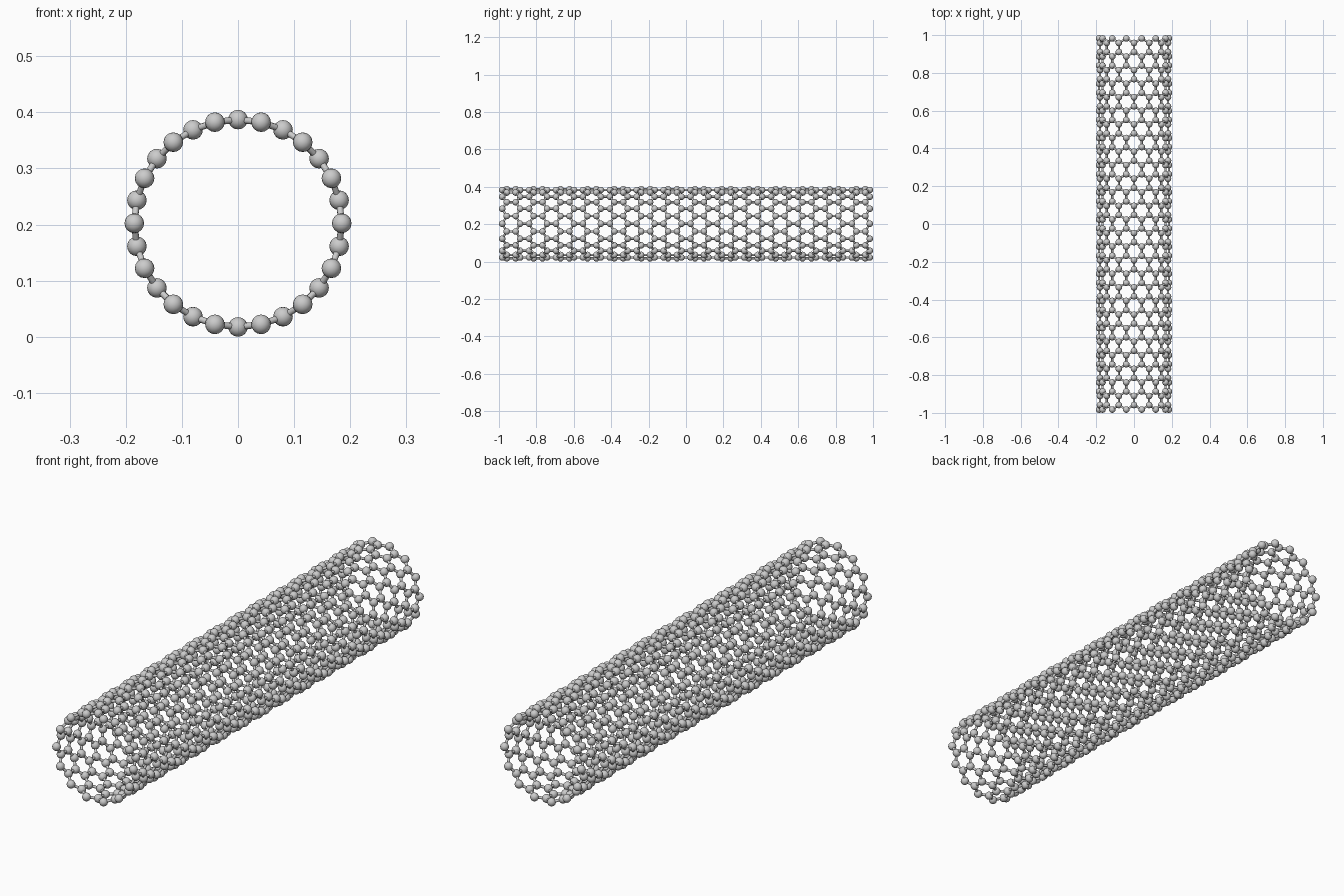
import bpy, bmesh, math
from mathutils import Vector, Matrix

if "Cube" in bpy.data.objects:
    bpy.data.objects.remove(bpy.data.objects["Cube"])

# Zigzag hexagon tube along y: 14 hexagons around, 28 zigzag rings long
N, RINGS = 14, 28
R, ATOM, ROD = 0.1848, 0.0175, 0.0058
A = (2 - 2 * ATOM) / (1.5 * RINGS - 1)      # bond length
ZC = R + ATOM
Y0 = -1 + ATOM


def site(i, y):
    t = math.pi * i / N
    return Vector((R * math.sin(t), Y0 + y, ZC + R * math.cos(t)))


def add_atom(bm, p):
    bmesh.ops.create_uvsphere(bm, u_segments=16, v_segments=8, radius=ATOM,
                              matrix=Matrix.Translation(p))


def add_bond(bm, p, q):
    d = q - p
    m = Matrix.Translation((p + q) / 2) @ d.to_track_quat('Z', 'Y').to_matrix().to_4x4()
    bmesh.ops.create_cone(bm, cap_ends=False, segments=10, radius1=ROD, radius2=ROD,
                          depth=d.length, matrix=m)


def finish(name, bm, count):
    # One repeat cell, arrayed along the tube
    for f in bm.faces:
        f.smooth = True
    me = bpy.data.meshes.new(name)
    bm.to_mesh(me)
    bm.free()
    ob = bpy.data.objects.new(name, me)
    bpy.context.collection.objects.link(ob)
    mod = ob.modifiers.new("repeat", 'ARRAY')
    mod.count = count
    mod.use_relative_offset = False
    mod.use_constant_offset = True
    mod.constant_offset_displace = (0, 3 * A, 0)


def height(k, i):
    # Atom i of ring k: low or high on the zigzag
    return 1.5 * A * k + (0 if (i + k) % 2 else 0.5 * A)


# Atoms and zigzag bonds: two rings per cell
atoms, zigzag = bmesh.new(), bmesh.new()
for k in range(2):
    for i in range(2 * N):
        p = site(i, height(k, i))
        add_atom(atoms, p)
        add_bond(zigzag, p, site(i + 1, height(k, i + 1)))
finish("atoms", atoms, RINGS // 2)
finish("zigzag_bonds", zigzag, RINGS // 2)

# Lengthwise bonds joining neighbouring rings
for k, count in ((0, RINGS // 2), (1, RINGS // 2 - 1)):
    bm = bmesh.new()
    for i in range(k, 2 * N, 2):
        y = height(k, i)
        add_bond(bm, site(i, y), site(i, y + A))
    finish("lengthwise_bonds_%d" % (k + 1), bm, count)
